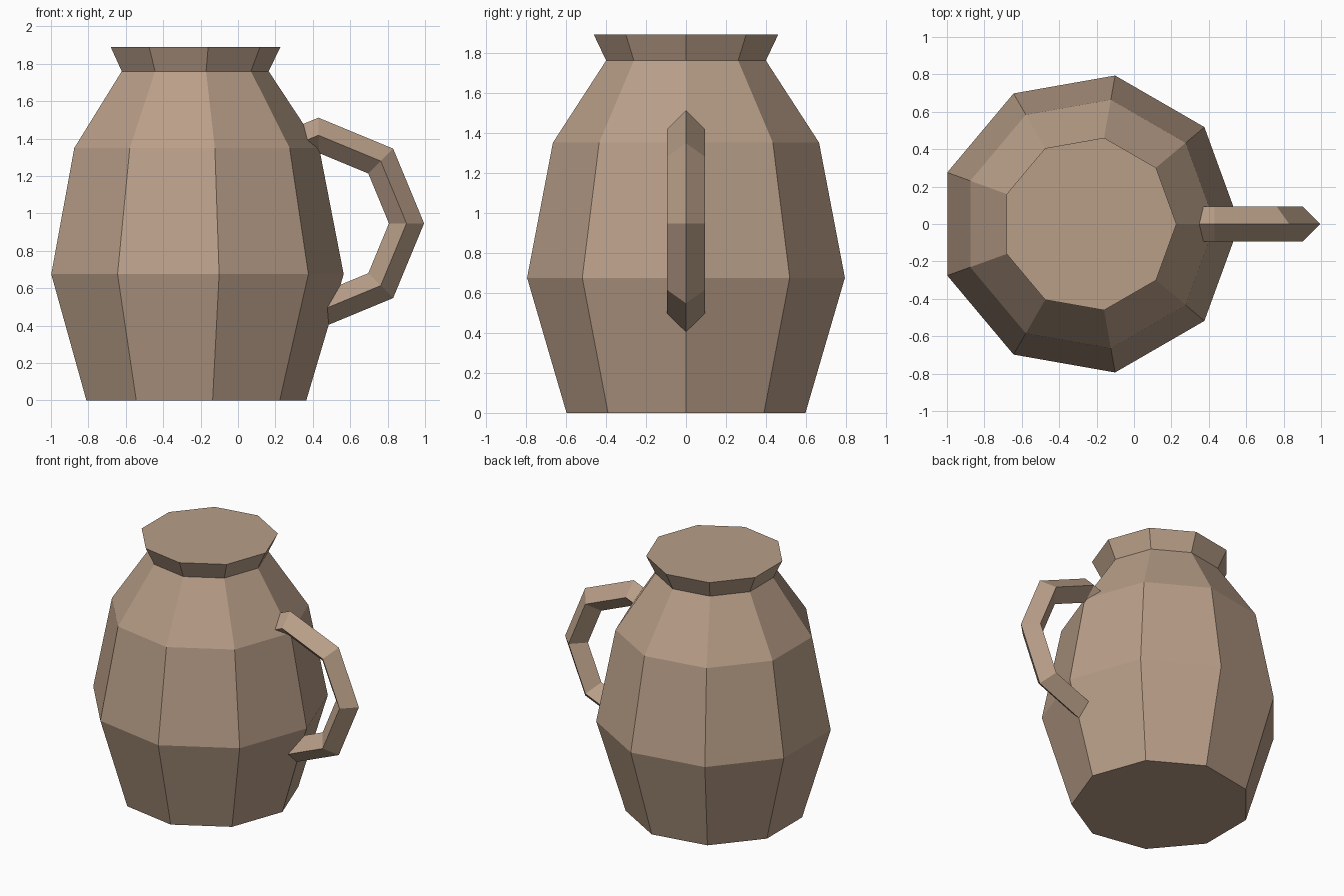
import bpy
import bmesh
from math import radians, cos, sin, tau
from mathutils import Matrix, Vector

cube = bpy.data.objects.get("Cube")
if cube:
    bpy.data.objects.remove(cube, do_unlink=True)

# Single clay colour
clay = bpy.data.materials.new("brown clay")
clay.use_nodes = True
clay.diffuse_color = (0.48, 0.342, 0.246, 1)
bsdf = next(n for n in clay.node_tree.nodes if n.type == 'BSDF_PRINCIPLED')
bsdf.inputs["Base Color"].default_value = clay.diffuse_color
bsdf.inputs["Roughness"].default_value = 0.9


def finish(bm, name):
    """Turn a bmesh into a flat-shaded, clay-coloured object."""
    bmesh.ops.recalc_face_normals(bm, faces=bm.faces)
    mesh = bpy.data.meshes.new(name)
    bm.to_mesh(mesh)
    bm.free()
    mesh.materials.append(clay)
    obj = bpy.data.objects.new(name, mesh)
    bpy.context.collection.objects.link(obj)
    return obj


def loft(bm, rings):
    """Bridge closed rings of points and cap both ends."""
    loops = [[bm.verts.new(p) for p in ring] for ring in rings]
    for low, high in zip(loops, loops[1:]):
        count = len(low)
        for i in range(count):
            j = (i + 1) % count
            bm.faces.new((low[i], low[j], high[j], high[i]))
    bm.faces.new(loops[0][::-1])
    bm.faces.new(loops[-1])


# Jug body: nine-sided, with a narrow neck and a flared, closed rim
SIDES = 9
CENTRE_X = -0.241
PROFILE = [(0.606, 0), (0.806, 0.675), (0.675, 1.35), (0.405, 1.76), (0.468, 1.89)]
body = bmesh.new()
loft(body, [[(CENTRE_X + r * cos(tau * i / SIDES), r * sin(tau * i / SIDES), z)
             for i in range(SIDES)] for r, z in PROFILE])
finish(body, "jug_body")

# Handle: diamond section swept along part of an octagon, ends sunk in the body
HANDLE_CENTRE = Vector((0.43, 0, 0.947))
SWEEP_RADIUS, THICKNESS = 0.471, 0.094
section = [Vector((SWEEP_RADIUS + THICKNESS * cos(tau * i / 4), THICKNESS * sin(tau * i / 4), 0))
           for i in range(4)]
handle = bmesh.new()
loft(handle, [[HANDLE_CENTRE + Matrix.Rotation(radians(-a), 3, 'Y') @ p for p in section]
              for a in range(-90, 136, 45)])
finish(handle, "handle")
